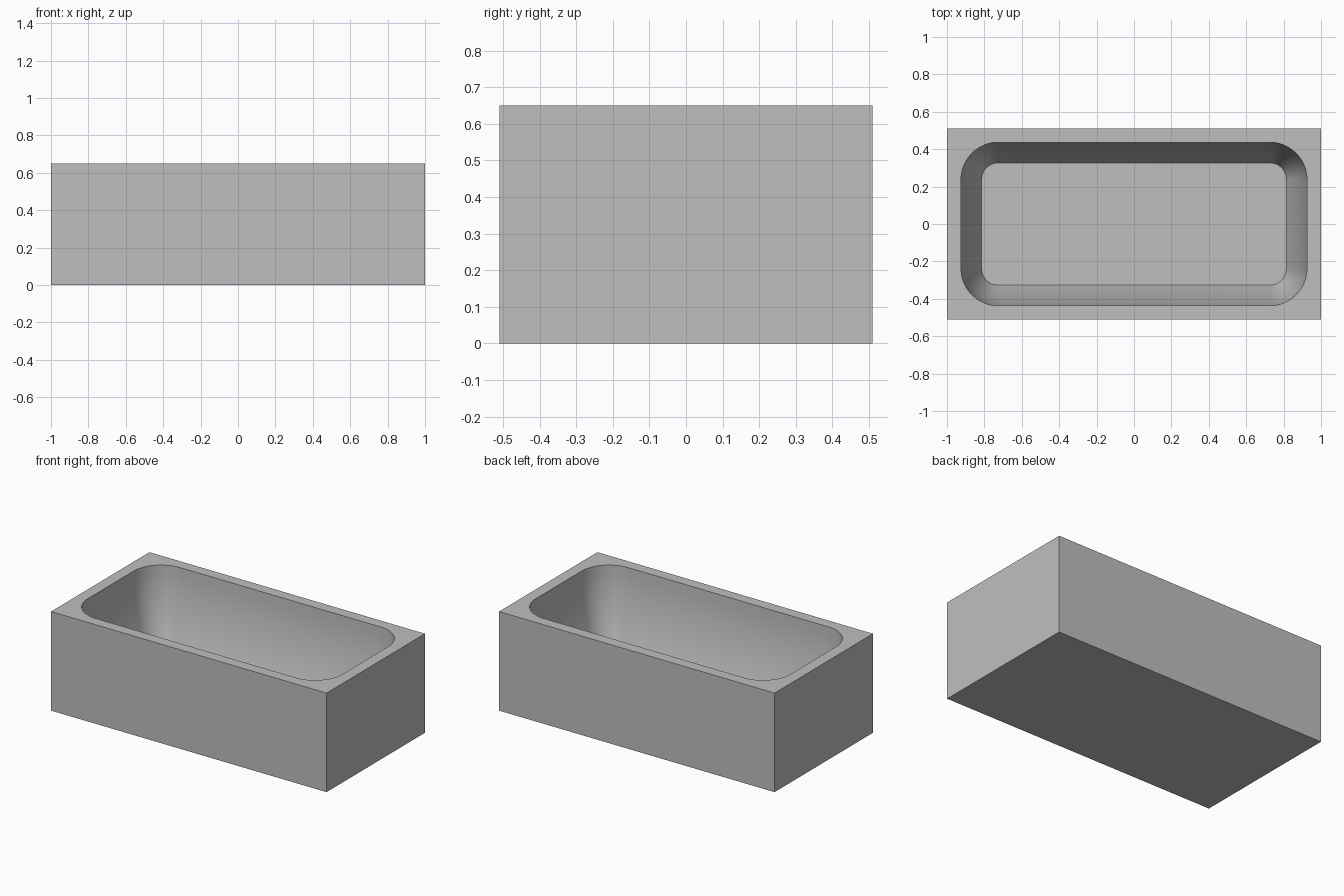
import bpy, bmesh, math

cube = bpy.data.objects.get("Cube")
if cube:
    bpy.data.objects.remove(cube, do_unlink=True)

HALF_X, HALF_Y, HEIGHT = 1.0, 0.51, 0.65
CENTRE_X, CENTRE_Y = 0.725, 0.237      # centres of the basin's corner arcs
RIM_RADIUS, FLOOR_RADIUS = 0.2, 0.09
DEPTH = 0.54
ARC_STEPS, WALL_STEPS = 12, 10
CORNERS = [(1, 1), (-1, 1), (-1, -1), (1, -1)]

grey = bpy.data.materials.new("light_grey")
grey.use_nodes = True
colour = (0.52, 0.52, 0.52, 1)
grey.diffuse_color = colour
grey.node_tree.nodes["Principled BSDF"].inputs["Base Color"].default_value = colour

bm = bmesh.new()


def rectangle(z):
    return [bm.verts.new((sx * HALF_X, sy * HALF_Y, z)) for sx, sy in CORNERS]


def rounded_loop(radius, z):
    """Rounded rectangle, counter-clockwise from the +x +y corner."""
    loop = []
    for i, (sx, sy) in enumerate(CORNERS):
        for k in range(ARC_STEPS + 1):
            a = (i + k / ARC_STEPS) * math.pi / 2
            loop.append(bm.verts.new((sx * CENTRE_X + radius * math.cos(a),
                                      sy * CENTRE_Y + radius * math.sin(a), z)))
    return loop


def bridge(upper, lower):
    for i in range(len(upper)):
        j = (i + 1) % len(upper)
        bm.faces.new((upper[i], upper[j], lower[j], lower[i]))


# Outer box
base, top = rectangle(0), rectangle(HEIGHT)
bridge(top, base)
bm.faces.new(base)

# Basin wall, upright at the rim and curving inwards to the floor
loops = []
for s in range(WALL_STEPS + 1):
    t = s / WALL_STEPS
    radius = RIM_RADIUS + (FLOOR_RADIUS - RIM_RADIUS) * t * t
    loops.append(rounded_loop(radius, HEIGHT - DEPTH * t))
for upper, lower in zip(loops, loops[1:]):
    bridge(upper, lower)
bm.faces.new(loops[-1])

# Flat rim: a fan at each corner and a strip along each side
rim, n = loops[0], ARC_STEPS + 1
for i in range(4):
    j = (i + 1) % 4
    arc = rim[i * n:(i + 1) * n]
    for a, b in zip(arc, arc[1:]):
        bm.faces.new((top[i], b, a))
    bm.faces.new((top[i], top[j], rim[j * n], arc[-1]))

bmesh.ops.recalc_face_normals(bm, faces=bm.faces)
mesh = bpy.data.meshes.new("bathtub")
bm.to_mesh(mesh)
bm.free()
mesh.materials.append(grey)

tub = bpy.data.objects.new("bathtub", mesh)
bpy.context.collection.objects.link(tub)
bpy.context.view_layer.objects.active = tub
tub.select_set(True)
bpy.ops.object.shade_smooth_by_angle(angle=math.radians(35))
